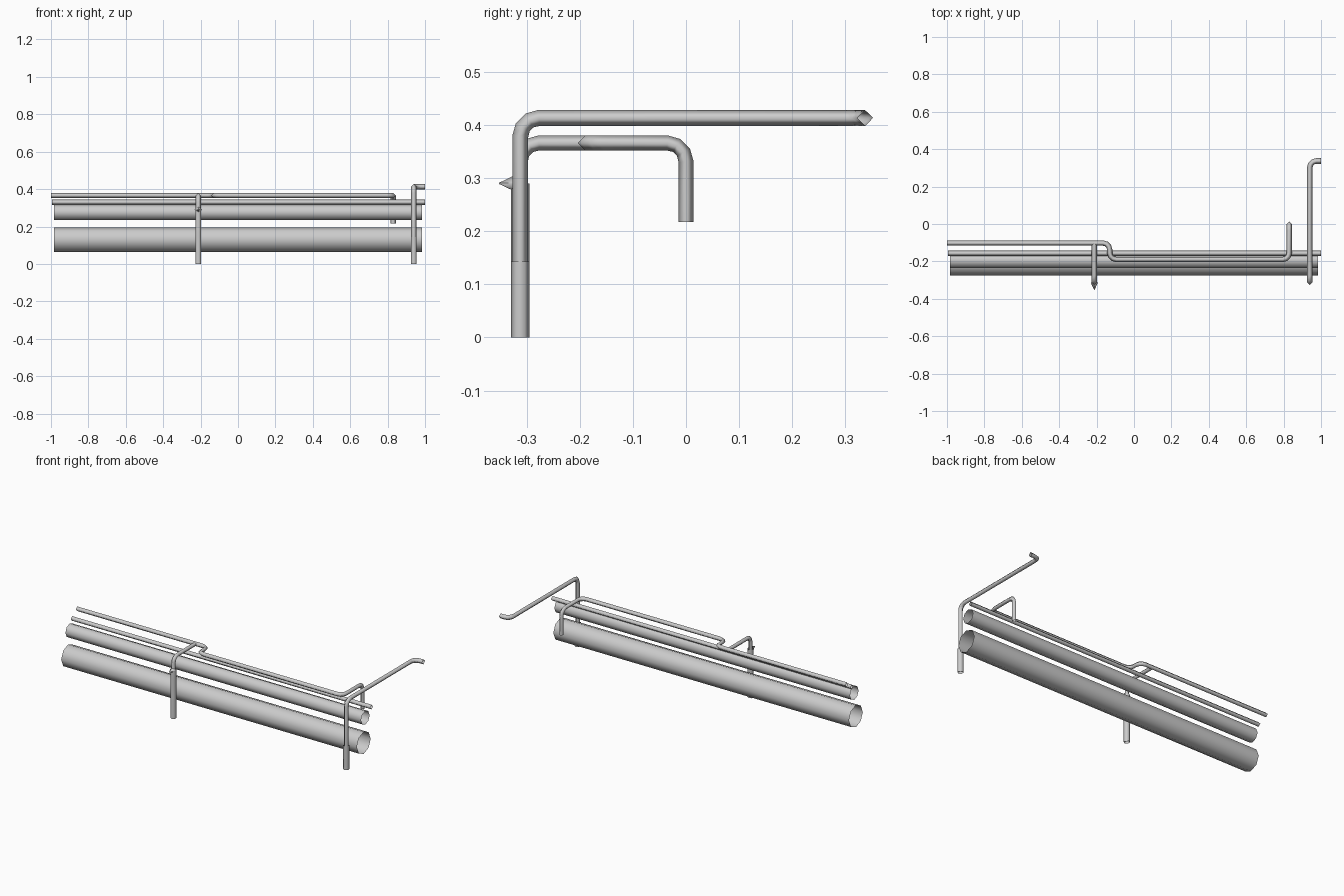
import bpy, bmesh
from math import cos, sin, pi
from mathutils import Vector, Quaternion

if "Cube" in bpy.data.objects:
    bpy.data.objects.remove(bpy.data.objects["Cube"])


def rounded(points, bend, steps=3):
    """Replace each inner corner of a path with a short arc."""
    pts = [Vector(p) for p in points]
    out = [pts[0]]
    for a, b, c in zip(pts, pts[1:], pts[2:]):
        u, v = (a - b).normalized(), (c - b).normalized()
        centre = b + (u + v) * bend
        for i in range(steps + 1):
            t = pi / 2 * i / steps
            out.append(centre - v * bend * cos(t) - u * bend * sin(t))
    out.append(pts[-1])
    return out


def tube(name, points, radius, sides=4, bend=0.035, end_radius=None):
    """Sweep an open-ended smooth tube along a path."""
    path = rounded(points, bend)
    bm = bmesh.new()
    old = (path[1] - path[0]).normalized()
    side = Vector((0, 0, 1)) if abs(old.z) < 0.5 else Vector((0, 1, 0))
    prev = None
    for i, p in enumerate(path):
        a = (p - path[i - 1]).normalized() if i else old
        b = (path[i + 1] - p).normalized() if i < len(path) - 1 else a
        tan = (a + b).normalized()
        side = old.rotation_difference(tan) @ side
        old = tan
        r = end_radius if end_radius is not None and i == len(path) - 1 else radius
        ring = [bm.verts.new(p + Quaternion(tan, 2 * pi * k / sides) @ side * r)
                for k in range(sides)]
        if prev:
            for k in range(sides):
                n = (k + 1) % sides
                bm.faces.new((prev[k], prev[n], ring[n], ring[k])).smooth = True
        prev = ring
    mesh = bpy.data.meshes.new(name)
    bm.to_mesh(mesh)
    bm.free()
    obj = bpy.data.objects.new(name, mesh)
    bpy.context.collection.objects.link(obj)
    return obj


# Straight main pipes
tube("large_pipe", [(-0.985, -0.21, 0.13), (0.985, -0.21, 0.13)], 0.066, 8)
tube("medium_pipe", [(-0.985, -0.195, 0.276), (0.985, -0.195, 0.276)], 0.041, 8)
tube("thin_pipe", [(-0.995, -0.157, 0.33), (1.0, -0.157, 0.33)], 0.014)

# Upper pipe with a sideways jog and a drop at its end
tube("upper_pipe", [(-1, -0.102, 0.366), (-0.13, -0.102, 0.366),
                    (-0.13, -0.19, 0.366), (0.83, -0.19, 0.366),
                    (0.83, 0, 0.366), (0.83, 0, 0.217)], 0.014)

# Middle riser branching into the upper pipe, with a pointed stub
tube("middle_riser", [(-0.212, -0.312, 0.0), (-0.212, -0.312, 0.366),
                      (-0.212, -0.102, 0.366)], 0.014)
tube("riser_stub", [(-0.212, -0.312, 0.29), (-0.212, -0.352, 0.29)],
     0.02, end_radius=0.001)

# Tall riser reaching to the back
tube("tall_riser", [(0.94, -0.312, 0.0), (0.94, -0.312, 0.413),
                    (0.94, 0.337, 0.413), (1.0, 0.337, 0.413)], 0.015)

# Thicker sleeves at the feet of both risers
for label, x in (("middle_sleeve", -0.212), ("tall_sleeve", 0.94)):
    top = 0.29 if x < 0 else 0.143
    tube(label, [(x, -0.312, 0), (x, -0.312, top)], 0.017, 6)
